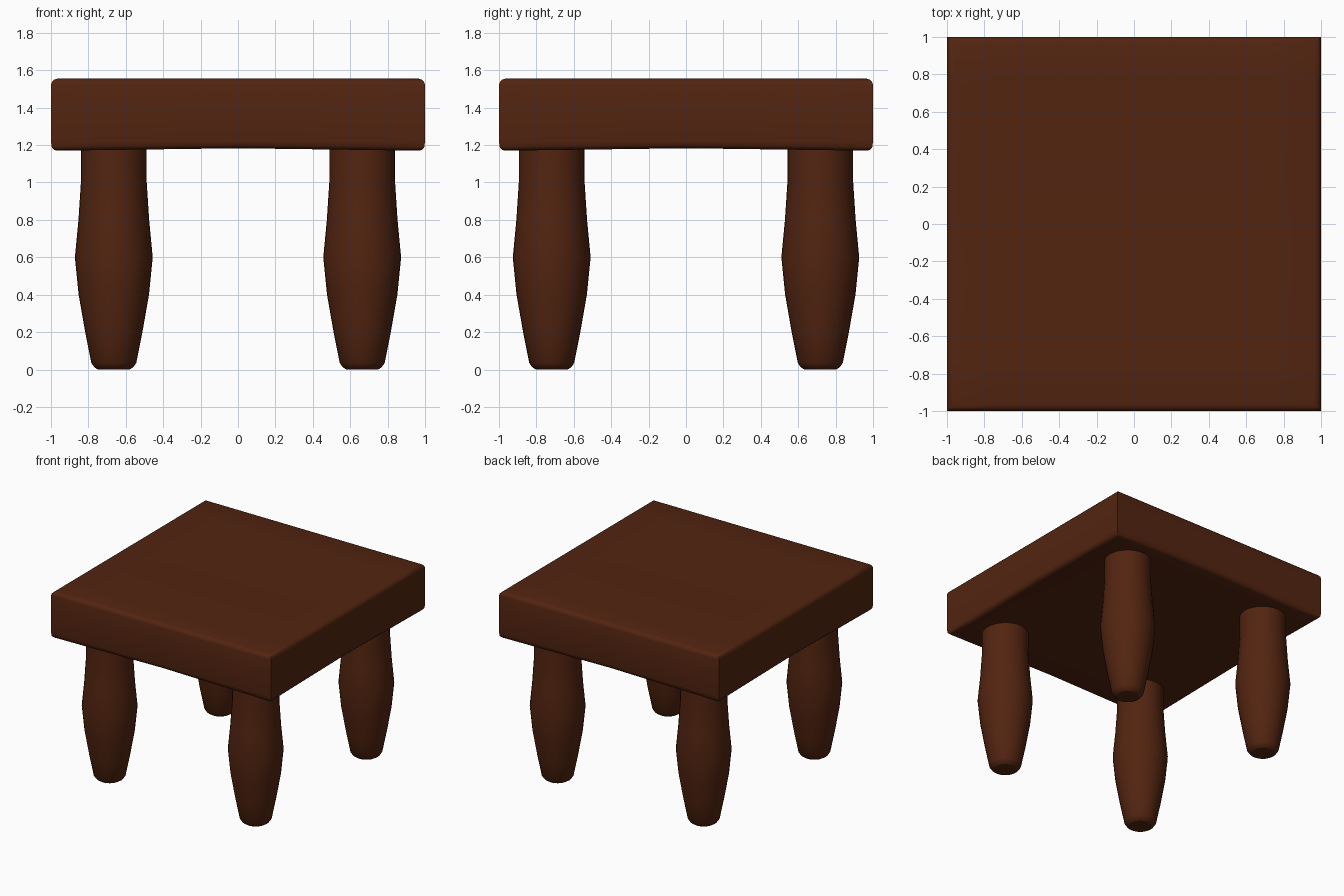
import bpy, bmesh, math

if "Cube" in bpy.data.objects:
    bpy.data.objects.remove(bpy.data.objects["Cube"])

wood = bpy.data.materials.new("dark brown wood")
wood.diffuse_color = (0.085, 0.0178, 0.0052, 1)
wood.use_nodes = True
wood.node_tree.nodes["Principled BSDF"].inputs["Base Color"].default_value = wood.diffuse_color


def finish(bm, name, angle):
    bmesh.ops.recalc_face_normals(bm, faces=bm.faces[:])
    me = bpy.data.meshes.new(name)
    bm.to_mesh(me)
    bm.free()
    me.materials.append(wood)
    ob = bpy.data.objects.new(name, me)
    bpy.context.collection.objects.link(ob)
    bpy.ops.object.select_all(action='DESELECT')
    ob.select_set(True)
    bpy.context.view_layer.objects.active = ob
    bpy.ops.object.shade_smooth_by_angle(angle=math.radians(angle))
    return ob


# Table top: thick slab with rounded upper and lower rims, sharp corners
Z0, Z1, BEV = 1.183, 1.555, 0.035
bm = bmesh.new()
bmesh.ops.create_grid(bm, x_segments=8, y_segments=8, size=1)
for v in bm.verts:
    v.co.z = Z0
ext = bmesh.ops.extrude_face_region(bm, geom=bm.faces[:], use_keep_orig=True)
for v in ext["geom"]:
    if isinstance(v, bmesh.types.BMVert):
        v.co.z = Z1
bm.normal_update()


def on_rim(e):
    a, b = (v.co for v in e.verts)
    same_side = any(abs(a[i]) > 0.999 and abs(a[i] - b[i]) < 1e-4 for i in (0, 1))
    return same_side and abs(a.z - b.z) < 1e-4


bmesh.ops.bevel(bm, geom=[e for e in bm.edges if on_rim(e)], offset=BEV,
                offset_type='OFFSET', segments=3, profile=0.5, affect='EDGES')
for v in bm.verts:
    x, y, z = v.co
    if z < Z0 + 0.02:                       # underside sags toward the corners
        v.co.z -= 0.014 * abs(x * y)
    elif z > Z1 - 1e-3 and abs(y) < 0.01 and abs(x) < 0.9:
        v.co.z -= 0.005                     # faint crease across the top
finish(bm, "table_top", 40)

# Turned legs: lathe profile as (radius, height)
PROFILE = [(0.085, 0.0), (0.105, 0.013), (0.12, 0.035), (0.153, 0.2),
           (0.188, 0.4), (0.208, 0.6), (0.189, 0.8), (0.176, 1.0), (0.176, 1.2)]
SIDES = 32


def leg(name, cx, cy):
    bm = bmesh.new()
    rings = []
    for r, z in PROFILE:
        rings.append([bm.verts.new((cx + r * math.cos(2 * math.pi * i / SIDES),
                                    cy + r * math.sin(2 * math.pi * i / SIDES), z))
                      for i in range(SIDES)])
    for lo, hi in zip(rings, rings[1:]):
        for i in range(SIDES):
            j = (i + 1) % SIDES
            bm.faces.new((lo[i], lo[j], hi[j], hi[i]))
    bm.faces.new(rings[0])
    bm.faces.new(rings[-1])
    finish(bm, name, 30)


for sx, side in ((-1, "left"), (1, "right")):
    for sy, end in ((-1, "front"), (1, "back")):
        leg(f"{end}_{side}_leg", sx * 0.664, sy * 0.718)
